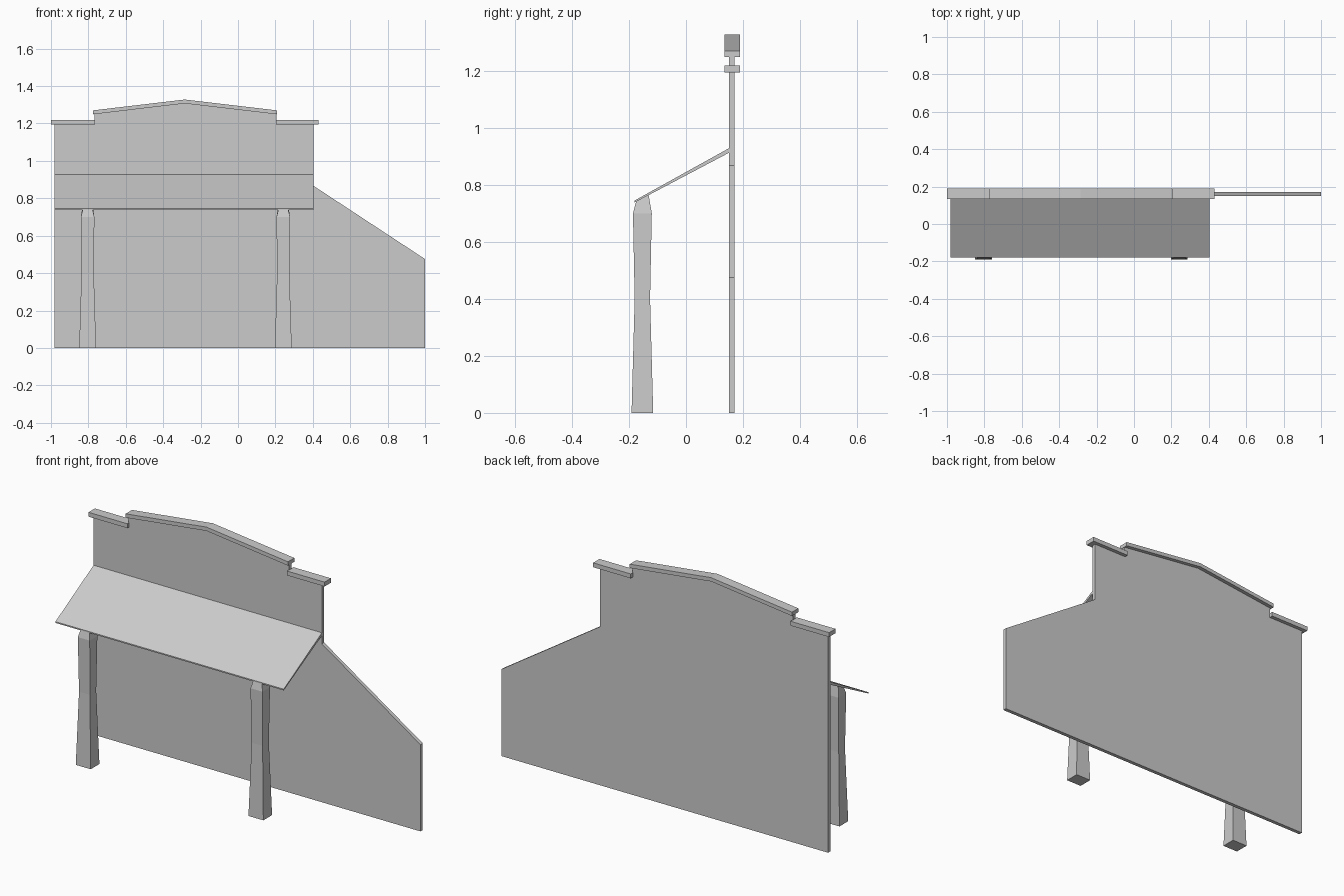
import bpy

if "Cube" in bpy.data.objects:
    bpy.data.objects.remove(bpy.data.objects["Cube"])

def mesh_object(name, verts, faces):
    me = bpy.data.meshes.new(name)
    me.from_pydata(verts, [], faces)
    me.update()
    ob = bpy.data.objects.new(name, me)
    bpy.context.collection.objects.link(ob)
    return ob

def rings_faces(n, rings):
    # side quads joining consecutive rings plus two end caps
    faces = [(r*n + i, r*n + (i+1) % n, (r+1)*n + (i+1) % n, (r+1)*n + i)
             for r in range(rings - 1) for i in range(n)]
    return faces + [tuple(reversed(range(n))), tuple(range((rings-1)*n, rings*n))]

def extrude_y(name, profile, y0, y1):
    # front-view (x, z) outline, counter-clockwise
    verts = [(x, y, z) for y in (y1, y0) for x, z in profile]
    return mesh_object(name, verts, rings_faces(len(profile), 2))

def extrude_x(name, profile, x0, x1):
    # side-view (y, z) outline, counter-clockwise
    verts = [(x, y, z) for x in (x0, x1) for y, z in profile]
    return mesh_object(name, verts, rings_faces(len(profile), 2))

# Facade wall with stepped gable and sloping side wing
extrude_y("facade_wall", [
    (-0.98, 0), (1.0, 0), (1.0, 0.475), (0.403, 0.867), (0.403, 1.2),
    (0.205, 1.2), (0.205, 1.255), (-0.285, 1.315), (-0.768, 1.255),
    (-0.768, 1.2), (-0.98, 1.2)], 0.15, 0.17)

# Coping along the top of the wall
CY = (0.135, 0.19)
for name, x0, x1 in (("left_coping", -1.0, -0.765), ("right_coping", 0.202, 0.43)):
    extrude_y(name, [(x0, 1.194), (x1, 1.194), (x1, 1.218), (x0, 1.218)], *CY)
extrude_y("gable_coping", [
    (-0.775, 1.249), (-0.285, 1.307), (0.208, 1.249),
    (0.208, 1.27), (-0.285, 1.328), (-0.775, 1.27)], *CY)

# Awning, thinner at its front edge
extrude_x("awning", [(-0.18, 0.738), (0.152, 0.913), (0.152, 0.929), (-0.18, 0.745)],
          -0.98, 0.403)

# Tapered posts: (height, half width x, half width y), cut to the awning slope on top
SECTIONS = [(0, 0.045, 0.038), (0.4, 0.033, 0.027), (0.7, 0.036, 0.033), (0.753, 0.026, 0.022)]
PY = -0.153
for name, cx in (("left_post", -0.804), ("right_post", 0.242)):
    verts = []
    for k, (z, hx, hy) in enumerate(SECTIONS):
        slope = 0.53 if k == len(SECTIONS) - 1 else 0
        verts += [(cx + sx*hx, PY + sy*hy, z + slope*sy*hy)
                  for sx, sy in ((-1, -1), (1, -1), (1, 1), (-1, 1))]
    mesh_object(name, verts, rings_faces(4, len(SECTIONS)))
